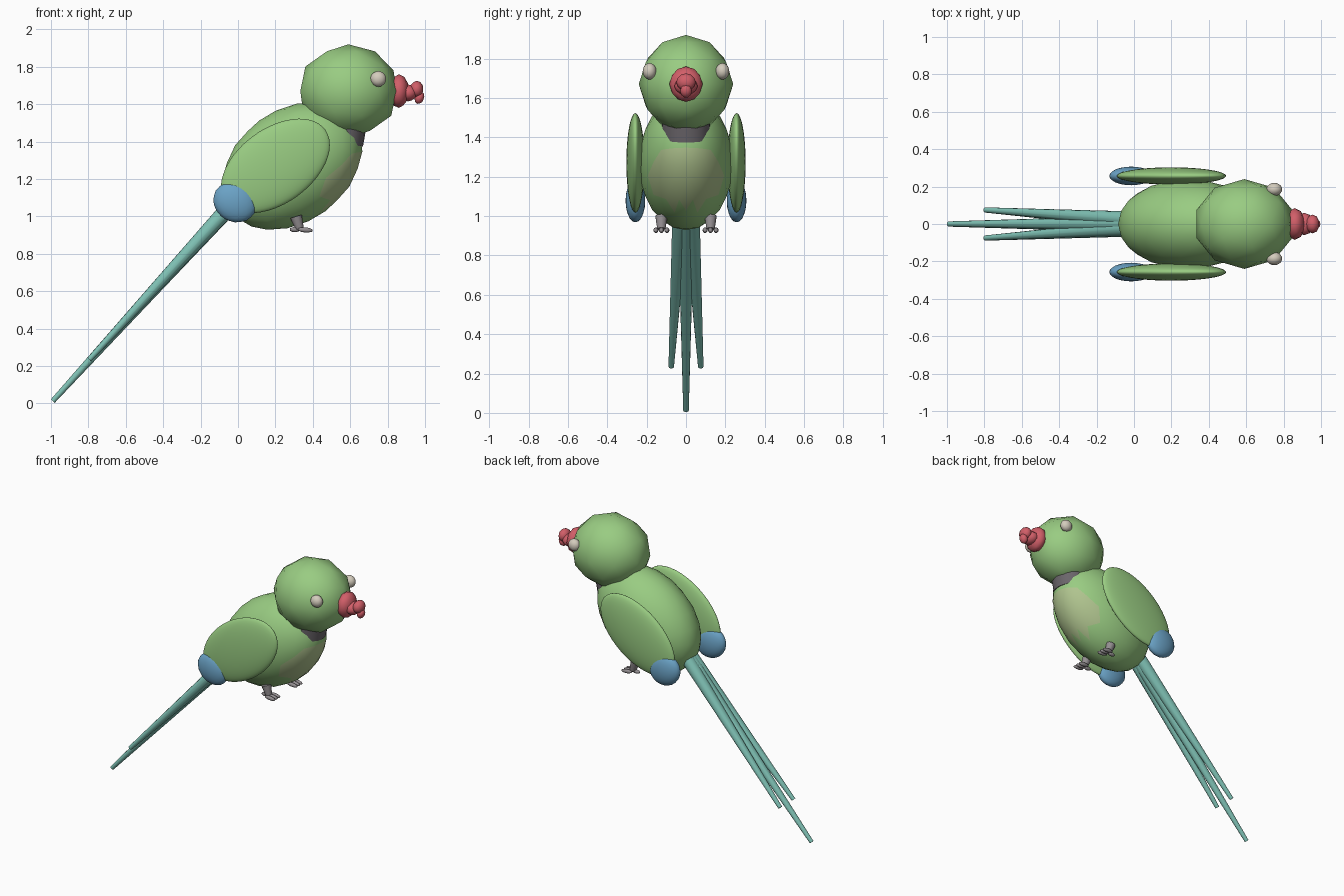
import bpy, bmesh
from math import radians
from mathutils import Vector, Matrix

cube = bpy.data.objects.get("Cube")
if cube:
    bpy.data.objects.remove(cube, do_unlink=True)


def material(name, srgb):
    lin = [((c + 0.055) / 1.055) ** 2.4 for c in srgb] + [1]
    m = bpy.data.materials.new(name)
    m.use_nodes = True
    m.diffuse_color = lin
    m.node_tree.nodes["Principled BSDF"].inputs["Base Color"].default_value = lin
    return m


green = material("leaf green", (0.60, 0.80, 0.51))
pale = material("pale belly green", (0.69, 0.77, 0.56))
blue = material("wing tip blue", (0.42, 0.64, 0.78))
teal = material("tail teal", (0.50, 0.76, 0.71))
red = material("beak red", (0.82, 0.37, 0.41))
cream = material("eye cream", (0.83, 0.80, 0.74))
grey = material("foot grey", (0.58, 0.56, 0.57))
dark = material("collar grey", (0.42, 0.40, 0.42))


def finish(name, bm, *mats):
    mesh = bpy.data.meshes.new(name)
    for f in bm.faces:
        f.smooth = True
    bm.to_mesh(mesh)
    bm.free()
    for m in mats:
        mesh.materials.append(m)
    obj = bpy.data.objects.new(name, mesh)
    bpy.context.collection.objects.link(obj)
    return obj


def add_ball(bm, center, radii, tilt=0, detail=3):
    """Ellipsoid whose local x axis is raised by tilt degrees."""
    mat = (Matrix.Translation(center) @ Matrix.Rotation(radians(-tilt), 4, 'Y')
           @ Matrix.Diagonal((*radii, 1)))
    bmesh.ops.create_icosphere(bm, subdivisions=detail, radius=1, matrix=mat)


def add_rod(bm, start, end, r1, r2, sides=10):
    """Tapered rod between two points."""
    a, b = Vector(start), Vector(end)
    d = b - a
    mat = Matrix.Translation((a + b) / 2) @ d.to_track_quat('Z', 'Y').to_matrix().to_4x4()
    bmesh.ops.create_cone(bm, cap_ends=True, segments=sides, radius1=r1, radius2=r2,
                          depth=d.length, matrix=mat)


def ball(name, mat, *args, **kw):
    bm = bmesh.new()
    add_ball(bm, *args, **kw)
    return finish(name, bm, mat)


def sharpen(obj):
    bpy.ops.object.select_all(action='DESELECT')
    obj.select_set(True)
    bpy.context.view_layer.objects.active = obj
    bpy.ops.object.shade_smooth_by_angle(angle=radians(50))


# Body with a pale chest patch
bm = bmesh.new()
add_ball(bm, (0.29, 0, 1.27), (0.41, 0.24, 0.3), tilt=36)
for f in bm.faces:
    c = f.calc_center_median()
    if c.x > 0.35 and (c.y / 0.18) ** 2 + ((c.z - 1.21) / 0.16) ** 2 < 1:
        f.material_index = 1
finish("body", bm, green, pale)

# Head
ball("head", green, (0.59, 0, 1.67), (0.27, 0.24, 0.25), detail=2)

# Collar tucked under the head
bm = bmesh.new()
add_rod(bm, (0.545, 0, 1.395), (0.56, 0, 1.48), 0.125, 0.125, 20)
sharpen(finish("collar", bm, dark))

# Lumpy hooked beak
bm = bmesh.new()
add_ball(bm, (0.86, 0, 1.67), (0.055, 0.085, 0.09), detail=2)
add_ball(bm, (0.91, 0, 1.66), (0.05, 0.06, 0.045), detail=2)
add_ball(bm, (0.955, 0, 1.68), (0.037, 0.05, 0.045), detail=2)
add_ball(bm, (0.97, 0, 1.635), (0.025, 0.03, 0.035), tilt=-20, detail=2)
finish("beak", bm, red)

# Paired parts
for side, s in (("left", 1), ("right", -1)):
    ball(side + "_eye", cream, (0.75, s * 0.185, 1.735), (0.042, 0.035, 0.042))
    ball(side + "_wing", green, (0.2, s * 0.257, 1.27), (0.33, 0.046, 0.2), tilt=36, detail=4)
    ball(side + "_wing_tip", blue, (-0.015, s * 0.257, 1.078), (0.12, 0.05, 0.107), tilt=-30)

    # Foot: short leg, three front toes and one back toe
    bm = bmesh.new()
    y = s * 0.125
    add_rod(bm, (0.31, y, 1.0), (0.33, y, 0.935), 0.032, 0.022)
    for spread in (-0.028, 0, 0.028):
        add_ball(bm, (0.36, y + spread, 0.928), (0.042, 0.013, 0.014), tilt=-5, detail=2)
    add_ball(bm, (0.305, y, 0.93), (0.03, 0.014, 0.014), detail=2)
    sharpen(finish(side + "_foot", bm, grey))

# Tail: one long feather between two shorter ones
feathers = {"middle": (0, 0, -0.99, 0.013), "left": (0.022, 0.075, -0.795, 0.235),
            "right": (-0.022, -0.075, -0.795, 0.235)}
for name, (y0, y1, x, z) in feathers.items():
    bm = bmesh.new()
    add_rod(bm, (0.0, y0, 1.1), (x, y1, z), 0.045, 0.014, 12)
    sharpen(finish(name + "_tail_feather", bm, teal))
